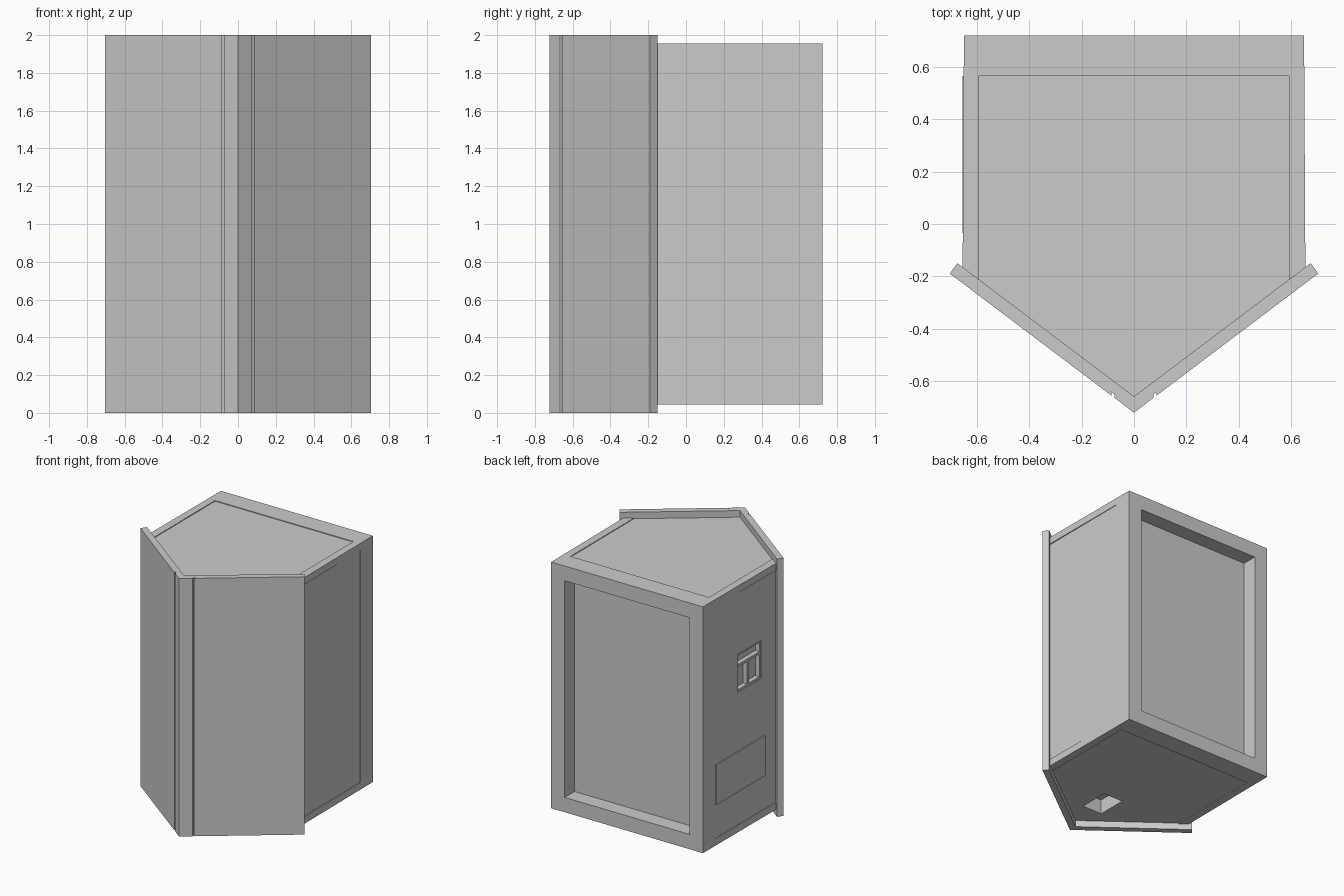
import bpy, bmesh

if "Cube" in bpy.data.objects:
    bpy.data.objects.remove(bpy.data.objects["Cube"])


def prism(name, pts, z0, z1):
    """Vertical prism from a plan outline."""
    bm = bmesh.new()
    face = bm.faces.new([bm.verts.new((x, y, z0)) for x, y in pts])
    ext = bmesh.ops.extrude_face_region(bm, geom=[face])
    verts = [g for g in ext["geom"] if isinstance(g, bmesh.types.BMVert)]
    bmesh.ops.translate(bm, vec=(0, 0, z1 - z0), verts=verts)
    bmesh.ops.recalc_face_normals(bm, faces=bm.faces)
    mesh = bpy.data.meshes.new(name)
    bm.to_mesh(mesh)
    bm.free()
    ob = bpy.data.objects.new(name, mesh)
    bpy.context.collection.objects.link(ob)
    return ob


def box(name, x, y, z):
    """Box from three (min, max) ranges."""
    return prism(name, [(x[0], y[0]), (x[1], y[0]), (x[1], y[1]), (x[0], y[1])], *z)


def cut(target, cutter):
    mod = target.modifiers.new("cut", "BOOLEAN")
    mod.operation, mod.solver, mod.object = "DIFFERENCE", "EXACT", cutter
    cutter.hide_render = True
    bpy.context.view_layer.objects.active = target
    bpy.ops.object.modifier_apply(modifier=mod.name)
    bpy.data.objects.remove(cutter)


def mirrored(half):
    """Close a right-hand outline by mirroring it across x = 0."""
    return half + [(-x, y) for x, y in reversed(half) if x > 0]


Z0, Z1, YB, STEP = 0.045, 1.955, 0.722, 0.006

# five-sided cabinet, slightly narrower at the back
cabinet = prism("cabinet", mirrored([(0, -0.662), (0.656, -0.165), (0.651, YB)]), Z0, Z1)

# deep recess in the back
cut(cabinet, box("back_cutter", (-0.535, 0.535), (YB - 0.12, YB + 0.1), (Z0 + 0.115, Z1 - 0.115)))

# shallow sunk panels on top, bottom and both sides
plan = mirrored([(0, -0.75), (0.594, -0.30), (0.594, YB - 0.155)])
cut(cabinet, prism("top_cutter", plan, Z1 - STEP, Z1 + 0.1))
cut(cabinet, prism("bottom_cutter", plan, Z0 - 0.1, Z0 + STEP))
for s in (-1, 1):
    xs = sorted((s * 0.648, s * 0.75))
    cut(cabinet, box("side_cutter", xs, (-0.3, YB - 0.15), (Z0 + 0.055, Z1 - 0.055)))

# socket in the bottom and connector opening in the left side
cut(cabinet, box("socket_cutter", (-0.08, 0.09), (-0.465, -0.23), (-0.1, Z0 + 0.12)))
cut(cabinet, box("opening_cutter", (-0.75, -0.60), (0.0, 0.29), (1.125, 1.42)))

# frame and dividers inside the connector opening
bar = (-0.605, -0.64)[::-1]
box("opening_crossbar", bar, (0.0, 0.29), (1.315, 1.335))
box("opening_divider", bar, (0.145, 0.165), (1.125, 1.315))
for y in ((0.0, 0.015), (0.275, 0.29)):
    box("opening_side_frame", bar, y, (1.125, 1.42))
for z in ((1.125, 1.14), (1.405, 1.42)):
    box("opening_end_frame", bar, (0.015, 0.275), z)

# plate on the left side
box("side_plate", (-0.657, -0.645), (-0.035, 0.567), (0.36, 0.67))


# folded front panel with a vertical groove on each side of the ridge
def front_y(x, depth=0.0):
    return -0.722 + 0.755 * x + depth


front = [(0, front_y(0)), (0.074, front_y(0.074)), (0.074, front_y(0.074, 0.014)),
         (0.086, front_y(0.086, 0.014)), (0.086, front_y(0.086)),
         (0.705, front_y(0.705)), (0.676, -0.15), (0, -0.66)]
prism("front_panel", front + [(-x, y) for x, y in reversed(front) if x > 0], 0, 2)
